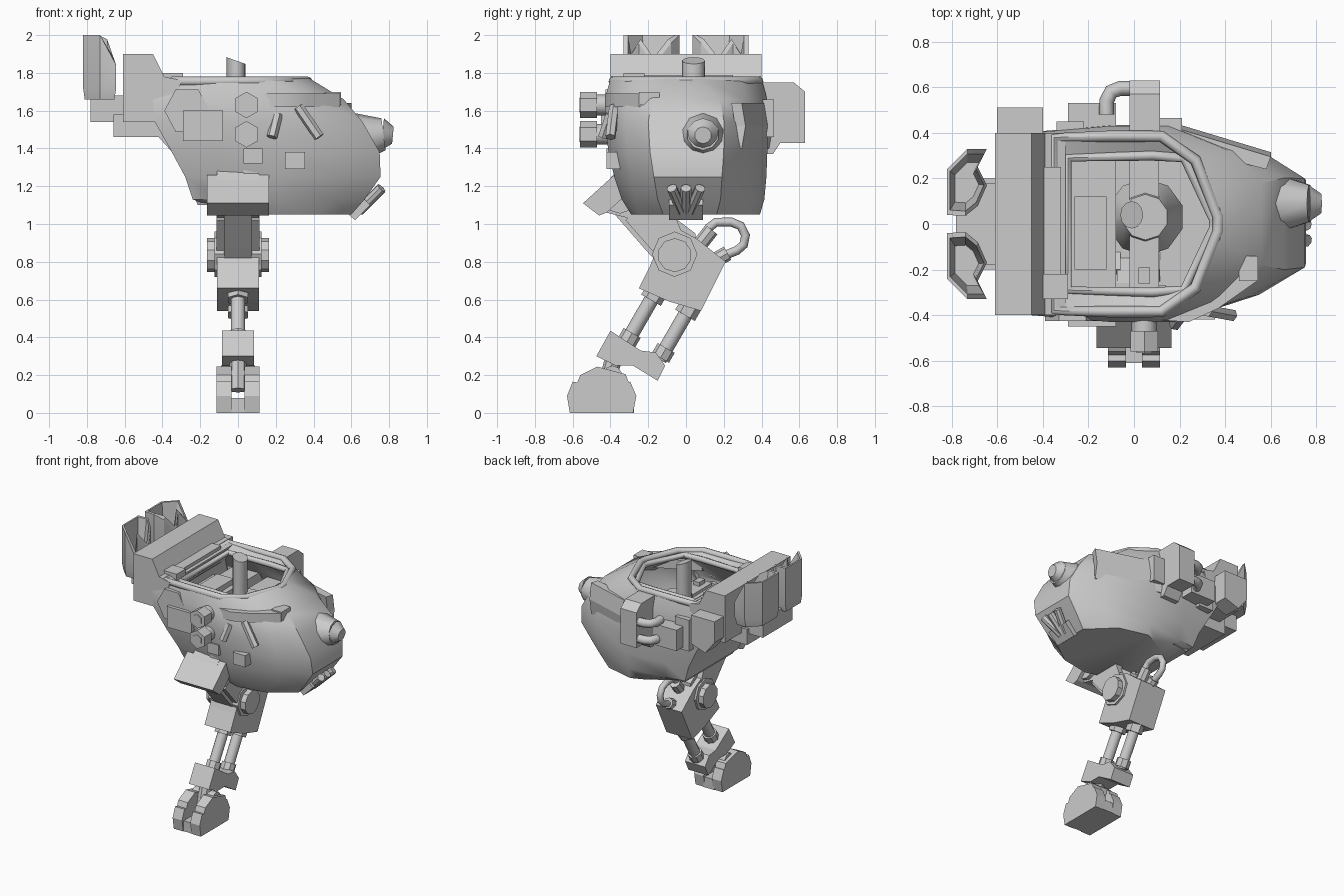
import bpy, bmesh, math
from mathutils import Vector, Matrix

if "Cube" in bpy.data.objects:
    bpy.data.objects.remove(bpy.data.objects["Cube"])


def finish(name, bm, smooth=30):
    bmesh.ops.recalc_face_normals(bm, faces=bm.faces)
    me = bpy.data.meshes.new(name)
    bm.to_mesh(me)
    bm.free()
    ob = bpy.data.objects.new(name, me)
    bpy.context.collection.objects.link(ob)
    if smooth:
        shade(ob, smooth)
    return ob


def shade(ob, angle):
    bpy.ops.object.select_all(action='DESELECT')
    ob.select_set(True)
    bpy.context.view_layer.objects.active = ob
    bpy.ops.object.shade_smooth_by_angle(angle=math.radians(angle))


def loft(name, rings, smooth=30):
    bm = bmesh.new()
    vs = [[bm.verts.new(p) for p in r] for r in rings]
    n = len(vs[0])
    for a, b in zip(vs, vs[1:]):
        for i in range(n):
            bm.faces.new((a[i], a[(i + 1) % n], b[(i + 1) % n], b[i]))
    bm.faces.new(vs[0])
    bm.faces.new(vs[-1])
    return finish(name, bm, smooth)


def prism(name, prof, axis, a, b):
    put = {'x': lambda p, t: (t, p[0], p[1]), 'y': lambda p, t: (p[0], t, p[1]),
           'z': lambda p, t: (p[0], p[1], t)}[axis]
    return loft(name, [[put(p, t) for p in prof] for t in (a, b)], 0)


def box(name, x0, x1, y0, y1, z0, z1):
    return prism(name, [(x0, y0), (x1, y0), (x1, y1), (x0, y1)], 'z', z0, z1)


def cyl(name, p, q, r, r2=None, n=12, smooth=40):
    p, q = Vector(p), Vector(q)
    bm = bmesh.new()
    m = Matrix.Translation((p + q) / 2) @ (q - p).to_track_quat('Z', 'Y').to_matrix().to_4x4()
    bmesh.ops.create_cone(bm, cap_ends=True, segments=n, radius1=r, radius2=r if r2 is None else r2,
                          depth=(q - p).length, matrix=m)
    return finish(name, bm, smooth)


def tube(name, pts, r, closed=False):
    cu = bpy.data.curves.new(name, 'CURVE')
    cu.dimensions = '3D'
    cu.bevel_depth, cu.bevel_resolution, cu.use_fill_caps = r, 2, True
    sp = cu.splines.new('POLY')
    sp.points.add(len(pts) - 1)
    for s, p in zip(sp.points, pts):
        s.co = (*p, 1)
    sp.use_cyclic_u = closed
    ob = bpy.data.objects.new(name, cu)
    bpy.context.collection.objects.link(ob)
    bpy.ops.object.select_all(action='DESELECT')
    ob.select_set(True)
    bpy.context.view_layer.objects.active = ob
    bpy.ops.object.convert(target='MESH')
    shade(bpy.context.object, 50)


def ring(z, half, k=1.0, s=1.0):
    # outline from one half; +y side scaled by k, all shrunk about x = .1 by s
    half = [(.1 + (x - .1) * s, y * s) for x, y in half]
    return [(x, -y, z) for x, y in half] + [(x, y * k, z) for x, y in reversed(half)]


# hull: thin shell, inside surface first, over the rim, then outside to the belly
mouth = [(-.28, .28), (-.1, .29), (.08, .29), (.22, .29), (.34, .03)]
rim = [(-.42, .37), (-.1, .40), (.12, .40), (.27, .29), (.38, .06)]
upper = [(-.44, .40), (-.1, .43), (.18, .43), (.50, .32), (.66, .20)]
waist = [(-.35, .37), (-.1, .40), (.20, .41), (.55, .31), (.75, .19)]
lower = [(-.24, .29), (-.1, .31), (.20, .34), (.50, .27), (.67, .15)]
loft('hull', [
    ring(1.10, lower, 1.2, .92), ring(1.38, waist, 1.04, .95), ring(1.54, upper, 1, .95),
    ring(1.72, mouth), ring(1.77, rim),
    ring(1.66, [(-.45, .40), (-.1, .43), (.15, .43), (.42, .32), (.56, .18)]),
    ring(1.54, upper, 1.01), ring(1.38, waist, 1.05),
    ring(1.25, [(-.28, .33), (-.1, .36), (.20, .38), (.53, .29), (.755, .17)], 1.12),
    ring(1.13, lower, 1.22),
    ring(1.05, [(-.03, .20), (.1, .26), (.20, .29), (.42, .25), (.60, .12)], 1.35)], 35)
tube('outer_rim', ring(1.755, [(-.35, .38), (-.1, .385), (.12, .385), (.27, .28), (.37, .03)]), .025, True)
tube('inner_rim', ring(1.73, [(-.29, .29), (.08, .30), (.22, .29), (.35, .02)]), .022, True)

# rear hull block and underside steps
prism('rear_block', [(-.61, 1.54), (-.61, 1.90), (-.45, 1.90), (-.39, 1.78), (-.30, 1.76), (-.36, 1.54)],
      'y', -.40, .40)
prism('rear_lower_block', [(-.66, 1.46), (-.66, 1.58), (-.30, 1.58), (-.30, 1.36), (-.33, 1.36), (-.42, 1.46)],
      'y', -.20, .20)
prism('rear_side_plate', [(-.60, 1.58), (-.60, 1.74), (-.40, 1.74), (-.40, 1.52), (-.52, 1.48)], 'y', .38, .51)
box('pod_mount', -.78, -.58, -.18, .18, 1.54, 1.68)

# two exhaust pods with shallow hexagonal openings
plan = [(-.82, .04), (-.82, .24), (-.73, .33), (-.645, .33), (-.685, .25), (-.645, .17), (-.685, .08), (-.74, .035)]
for s in (-1, 1):
    pc = Vector((-.735, .18 * s))

    def pod_ring(zf, k):
        pts = [pc + (Vector((x, y * s)) - pc) * k for x, y in plan]
        return [(p.x, p.y, zf(p.x)) for p in pts]
    top = lambda x: min(2.0, 2.0 - (x + .70) * 2.9)
    loft('exhaust_pod', [pod_ring(lambda x: 1.66, .9), pod_ring(lambda x: 1.72, 1),
                         pod_ring(top, 1), pod_ring(top, .85), pod_ring(lambda x: 1.78, .6)], 25)

# cockpit fittings
box('seat_back', -.42, -.32, -.25, .25, 1.66, 1.79)
box('rear_console', -.43, -.29, -.33, -.22, 1.68, 1.80)
box('cross_beam', -.29, -.08, -.45, .53, 1.44, 1.60)
box('cross_beam_raised', -.26, -.12, -.20, .12, 1.60, 1.64)
box('centre_beam', -.02, .11, -.29, .45, 1.40, 1.58)
box('control_box', .02, .07, -.26, -.19, 1.58, 1.61)
cyl('pedestal', (.05, .03, 1.36), (.05, .03, 1.60), .17, .10, 10)
circle = [i * math.pi / 6 for i in range(12)]
loft('periscope', [[(-.01 + .05 * math.cos(a), .04 + .06 * math.sin(a), z + t * math.cos(a)) for a in circle]
                   for z, t in ((1.5, 0), (1.865, -.018))], 40)

# engine box with looped pipes on the +y side
prism('side_engine', [(.40, 1.37), (.46, 1.37), (.50, 1.43), (.63, 1.43), (.63, 1.70), (.57, 1.75), (.40, 1.75)],
      'x', -.02, .115)
box('housing_flange', -.34, -.22, .36, .45, 1.42, 1.66)
for z in (1.49, 1.62):
    tube('exhaust_pipe', [(-.12, .48, z), (-.12, .54, z), (-.10, .58, z), (-.06, .595, z), (.02, .595, z)], .033)
box('engine_bracket', .10, .21, .38, .465, 1.46, 1.66)
loft('side_armour', [[(.12, .46 - d, z), (.60, .315 - d, z), (.58, .26 - d, z), (.12, .38 - d, z)]
                     for z, d in ((1.40, .02), (1.52, 0), (1.64, .02))], 0)

# twin hexagonal barrels and fittings on the -y side
for z in (1.63, 1.475):
    cyl('barrel', (.045, -.38, z), (.045, -.51, z), .055, n=12)
    cyl('barrel_muzzle', (.045, -.47, z), (.045, -.56, z), .07, n=6, smooth=0)
    cyl('barrel_bore', (.045, -.55, z), (.045, -.565, z), .04, n=6, smooth=0)
box('barrel_foot', .03, .13, -.42, -.33, 1.32, 1.40)
box('hip_mount', .03, .10, -.38, -.26, 1.18, 1.34)
prism('side_hexagon_plate', [(-.27 + .12 * math.cos(a), 1.60 + .13 * math.sin(a)) for a in circle[::2]],
      'y', -.425, -.38)
loft('side_hood', [[(.09, -.42, z), (.24, -.43, z), (.37, -.37, z), (.54, -.25, z), (.50, -.15, z), (.10, -.34, z)]
                   for z in (1.62, 1.69)], 30)
cyl('hood_strut', (.32, -.38, 1.62), (.43, -.40, 1.46), .028, n=6)
cyl('short_strut', (.21, -.40, 1.58), (.18, -.44, 1.46), .028, n=6)
box('side_lamp', .25, .355, -.42, -.30, 1.29, 1.38)
box('brow_sensor', .46, .545, -.25, -.14, 1.63, 1.70)

# nose sensor blended into the hull
cyl('nose_base', (.58, .09, 1.45), (.77, .09, 1.475), .15, .085, 10, 50)
cyl('nose_tip', (.765, .09, 1.475), (.82, .09, 1.47), .085, .045, 10, 50)

# chin plate with a fan of three short barrels
prism('chin_plate', [(.54, 1.09), (.62, 1.02), (.70, 1.10), (.62, 1.18)], 'y', -.09, .09)
for y in (-.075, 0, .075):
    cyl('chin_barrel', (.64, y * .3, 1.07), (.76, y, 1.19), .028, n=8)

# hip: slanted block, disc and thigh link
prism('hip_block', [(-.545, 1.11), (-.46, 1.045), (-.42, 1.06), (-.31, 1.16), (-.38, 1.26)], 'x', -.165, .165)
prism('hip_yoke', [(-.42, 1.22), (-.36, 1.29), (-.29, 1.27), (-.22, 1.15), (-.30, 1.03), (-.42, 1.06)],
      'x', -.11, .11)
cyl('hip_disc', (-.14, -.35, 1.14), (.14, -.35, 1.14), .085, n=10)
prism('thigh', [(-.42, 1.10), (-.28, 1.24), (-.15, 1.10), (.05, .95), (.05, .80), (-.12, .76), (-.22, .87)],
      'x', -.075, .075)
for x in (-.115, .06):
    prism('thigh_cheek', [(-.32, 1.02), (-.20, 1.16), (-.06, 1.05), (.0, .90), (-.18, .86)], 'x', x, x + .055)

# knee and shin housing
cyl('knee_disc', (-.125, -.06, .84), (.125, -.06, .84), .12, n=8, smooth=0)
cyl('knee_cap', (-.165, -.06, .835), (.165, -.06, .835), .09, n=10, smooth=0)
prism('shin_housing', [(-.19, .78), (-.13, .92), (-.05, .98), (.06, .92), (.21, .80), (.08, .54), (-.09, .59), (-.25, .66)],
      'x', -.11, .11)
tube('knee_hose', [(0, .09, .91), (0, .12, .98), (0, .16, 1.01), (0, .24, 1.01), (0, .29, .99),
                   (0, .315, .94), (0, .305, .89), (0, .27, .86), (0, .17, .82)], .024)
cyl('hose_fitting', (0, .08, .90), (0, .135, .97), .04, n=8)
cyl('hose_fitting', (0, .14, .80), (0, .22, .845), .04, n=8)

# twin piston rods
for y, z in ((-.16, .64), (.02, .56)):
    p, d = Vector((0, y, z)), Vector((0, -.5, -.866))
    cyl('rod_collar', p - d * .04, p + d * .05, .06, n=6, smooth=0)
    cyl('piston_rod', p, p + d * .32, .039, n=10)
    cyl('rod_base', p + d * .25, p + d * .31, .052, n=8)

# ankle block and slotted foot
prism('ankle_block', [(-.40, .435), (-.475, .30), (-.37, .25), (-.28, .25), (-.15, .17), (-.11, .25), (-.16, .32), (-.24, .33)],
      'x', -.085, .085)
cyl('ankle_ball', (-.09, -.39, .20), (.09, -.39, .20), .05, n=10)
cyl('ankle_post', (0, -.43, .12), (0, -.38, .30), .045, n=8)
foot = [(-.60, 0), (-.28, 0), (-.275, .09), (-.32, .205), (-.47, .245), (-.56, .20), (-.60, .10)]
for x0, x1 in ((-.115, -.035), (.035, .115)):
    prism('foot_side', foot, 'x', x0, x1)
prism('foot_sole', [(-.61, 0), (-.275, 0), (-.275, .08), (-.61, .08)], 'x', -.05, .05)
for x in (-.075, .075):
    prism('toe_pad', [(-.615, 0), (-.63, .09), (-.60, .165), (-.57, .16), (-.58, 0)], 'x', x - .04, x + .04)
    prism('heel_pad', [(-.28, 0), (-.263, .09), (-.295, .165), (-.32, .16), (-.32, 0)], 'x', x - .04, x + .04)
